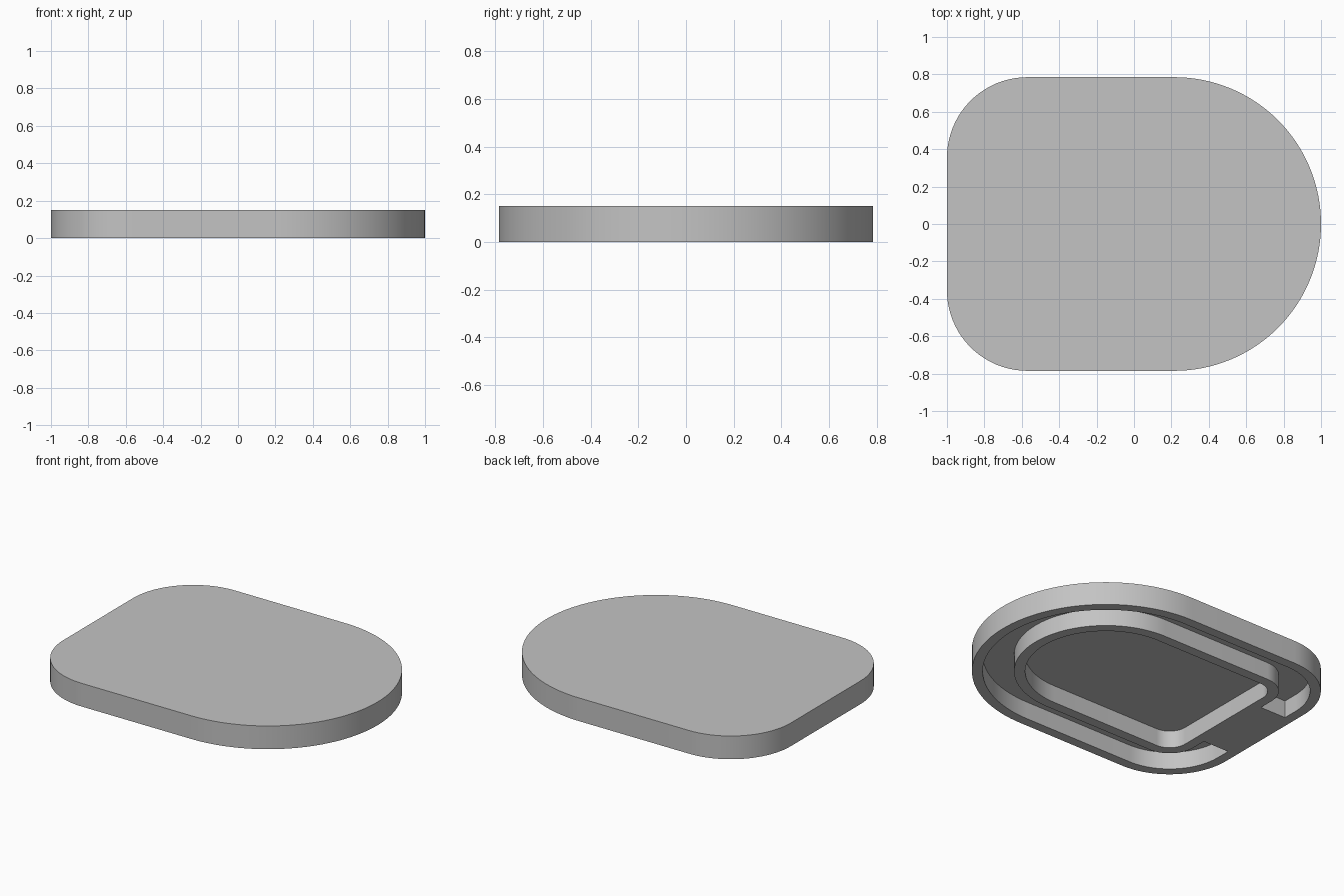
import bpy
import bmesh
from math import sin, cos, radians

if "Cube" in bpy.data.objects:
    bpy.data.objects.remove(bpy.data.objects["Cube"])

HEIGHT, DEPTH = 0.15, 0.112      # plate thickness, recess depth
RIM, CHANNEL, RIDGE = 0.063, 0.247, 0.312   # distances in from the outer edge
BRIDGE = 0.26                    # half width of the solid bridge at the flat end

grey = bpy.data.materials.new("warm_free_grey")
grey.name = "plain_grey"
grey.use_nodes = True
colour = (0.55, 0.55, 0.55, 1)
grey.diffuse_color = colour
grey.node_tree.nodes["Principled BSDF"].inputs["Base Color"].default_value = colour


def arc(cx, cy, r, start, end, steps):
    """Points along a circular arc, angles in degrees."""
    angles = [radians(start + (end - start) * i / steps) for i in range(steps + 1)]
    return [(cx + r * cos(a), cy + r * sin(a)) for a in angles]


def outline(inset):
    """Path from the flat end round the plate and back, moved inwards."""
    corner = 0.43 - inset
    return (arc(-0.57, 0.355, corner, 180, 90, 20)
            + arc(0.215, 0, 0.785 - inset, 90, -90, 64)
            + arc(-0.57, -0.355, corner, -90, -180, 20))


def prism(name, points, bottom, top):
    """Upright solid with the given outline."""
    bm = bmesh.new()
    face = bm.faces.new([bm.verts.new((x, y, bottom)) for x, y in points])
    solid = bmesh.ops.extrude_face_region(bm, geom=[face])
    for v in solid["geom"]:
        if isinstance(v, bmesh.types.BMVert):
            v.co.z = top
    bmesh.ops.recalc_face_normals(bm, faces=bm.faces)
    mesh = bpy.data.meshes.new(name)
    bm.to_mesh(mesh)
    bm.free()
    mesh.materials.append(grey)
    obj = bpy.data.objects.new(name, mesh)
    bpy.context.collection.objects.link(obj)
    return obj


def with_ends(inset):
    """Outline path extended along the flat end up to the bridge."""
    x = -1 + inset
    return [(x, BRIDGE)] + outline(inset) + [(x, -BRIDGE)]


# Rounded plate
plate = prism("rounded_plate", outline(0), 0, HEIGHT)

# Open channel and central pocket cut into the underside
channel = prism("channel_cutter", with_ends(RIM) + with_ends(CHANNEL)[::-1], -0.1, DEPTH)
pocket = prism("pocket_cutter", outline(RIDGE), -0.1, DEPTH)

bpy.ops.object.select_all(action="DESELECT")
bpy.context.view_layer.objects.active = plate
plate.select_set(True)
for cutter in (channel, pocket):
    cutter.hide_render = True
    cut = plate.modifiers.new(cutter.name, "BOOLEAN")
    cut.operation = "DIFFERENCE"
    cut.solver = "EXACT"
    cut.object = cutter
    bpy.ops.object.modifier_apply(modifier=cut.name)
    bpy.data.objects.remove(cutter)

bpy.ops.object.shade_smooth_by_angle(angle=radians(30))
